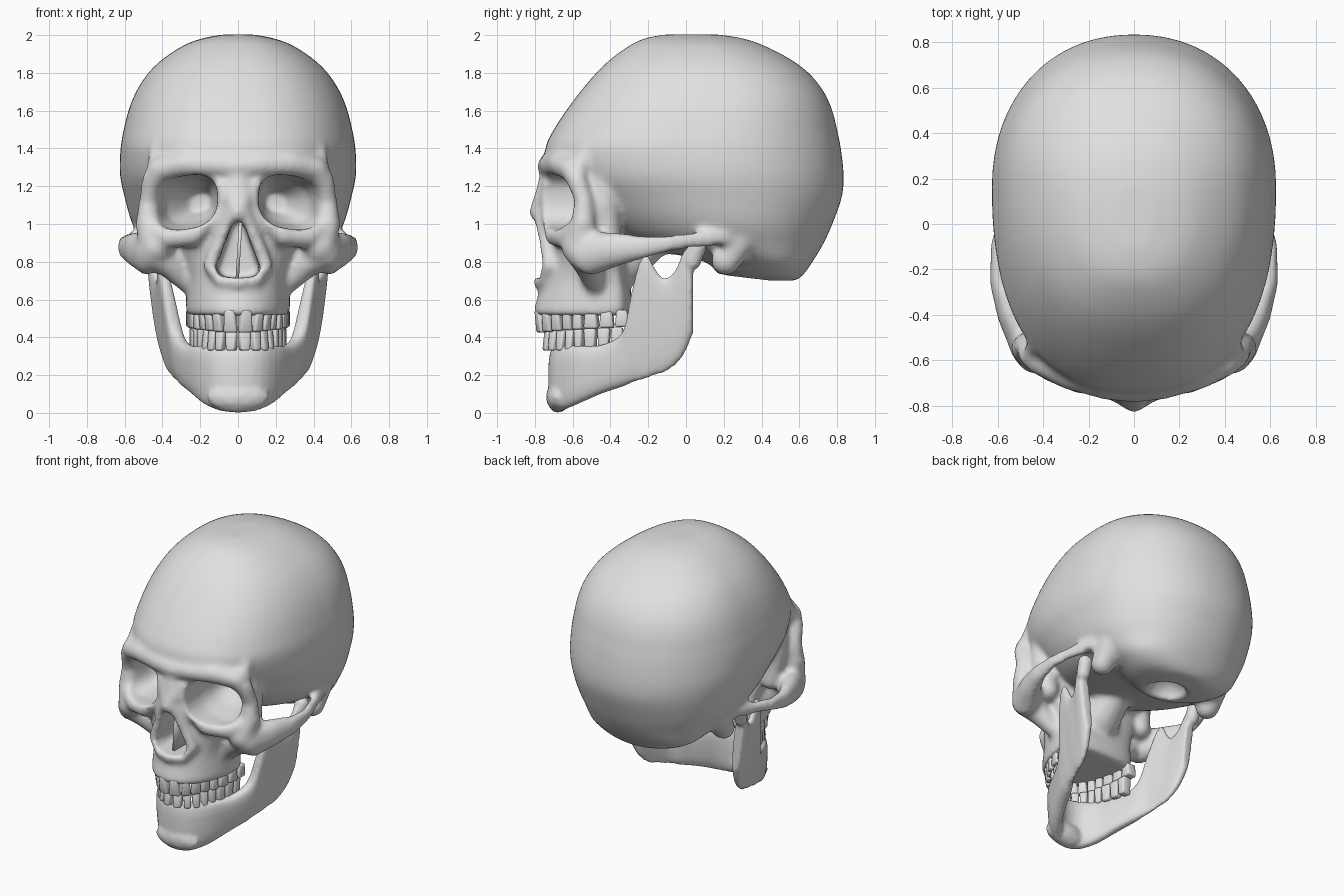
import bpy
import bmesh
import math
from mathutils import Matrix, Vector

cube = bpy.data.objects.get("Cube")
if cube:
    bpy.data.objects.remove(cube, do_unlink=True)

bone = bpy.data.materials.new("bone grey")
bone.use_nodes = True
colour = (0.75, 0.75, 0.75, 1)
bone.diffuse_color = colour
bone.node_tree.nodes["Principled BSDF"].inputs["Base Color"].default_value = colour


# ---- helpers ----
def power(v, n):
    return math.copysign(abs(v) ** (2 / n), v)


def spline(rows, steps=3):
    """Fill in smooth in-between rows of section values."""
    out = []
    for k in range(len(rows) - 1):
        p, q, r, s = (rows[min(max(k + d, 0), len(rows) - 1)] for d in (-1, 0, 1, 2))
        for t in (i / steps for i in range(steps)):
            out.append([b + t / 2 * (c - a + t * (2 * a - 5 * b + 4 * c - d
                                                  + t * (3 * (b - c) + d - a)))
                        for a, b, c, d in zip(p, q, r, s)])
    return out + [rows[-1]]


def loft(bm, rings):
    """Skin closed rings of equal length and cap both ends."""
    rows = [[bm.verts.new(p) for p in ring] for ring in rings]
    count = len(rows[0])
    for a, b in zip(rows, rows[1:]):
        for i in range(count):
            j = (i + 1) % count
            bm.faces.new((a[i], a[j], b[j], b[i]))
    bm.faces.new(rows[0])
    bm.faces.new(rows[-1])


def level_ring(z, front, back, width, widest, n_front, n_back, count=64):
    """Horizontal egg-shaped section, widest at y = widest."""
    ring = []
    for i in range(count):
        a = math.tau * i / count
        c, s = math.cos(a), math.sin(a)
        n = n_front if s < 0 else n_back
        reach = widest - front if s < 0 else back - widest
        ring.append(Vector((width * power(c, n), widest + reach * power(s, n), z)))
    return ring


def blob(bm, centre, radii):
    matrix = Matrix.Translation(centre) @ Matrix.Diagonal((*radii, 1))
    bmesh.ops.create_icosphere(bm, subdivisions=2, radius=1, matrix=matrix)


def strand(bm, points, flat=1.0):
    """Mirrored tapering rod through (x, y, z, radius) points."""
    for a, b in zip(points, points[1:]):
        a, b = Vector(a), Vector(b)
        steps = max(2, int((b.xyz - a.xyz).length / (0.35 * min(a.w, b.w))))
        for i in range(steps + 1):
            p = a.lerp(b, i / steps)
            for side in (1, -1):
                blob(bm, (side * p.x, p.y, p.z), (p.w * flat, p.w, p.w))


def make(name, bm):
    bmesh.ops.recalc_face_normals(bm, faces=bm.faces)
    mesh = bpy.data.meshes.new(name)
    bm.to_mesh(mesh)
    bm.free()
    obj = bpy.data.objects.new(name, mesh)
    bpy.context.collection.objects.link(obj)
    mesh.materials.append(bone)
    mesh.shade_smooth()
    return obj


def remesh(obj, size):
    mod = obj.modifiers.new("fuse", 'REMESH')
    mod.mode = 'VOXEL'
    mod.voxel_size = size


def bake(obj, smoothing):
    """Soften the fused surface and apply all modifiers."""
    mod = obj.modifiers.new("soften", 'SMOOTH')
    mod.factor = 0.5
    mod.iterations = smoothing
    graph = bpy.context.evaluated_depsgraph_get()
    mesh = bpy.data.meshes.new_from_object(obj.evaluated_get(graph))
    obj.modifiers.clear()
    obj.data = mesh
    mesh.materials.clear()
    mesh.materials.append(bone)
    mesh.shade_smooth()


# ---- cranium: braincase sections (z, front, back, half width) ----
skull = bmesh.new()
braincase = [
    (.70, .40, .58, .14), (.73, .18, .62, .30), (.80, .10, .67, .41),
    (.90, -.30, .73, .50), (1.0, -.50, .775, .56), (1.14, -.64, .825, .60),
    (1.26, -.73, .835, .625), (1.4, -.745, .82, .622), (1.5, -.70, .80, .605),
    (1.6, -.635, .775, .58), (1.7, -.56, .73, .54), (1.8, -.475, .65, .475),
    (1.88, -.39, .54, .39), (1.95, -.29, .40, .28), (1.985, -.21, .29, .18),
    (2.003, -.11, .17, .08)]
loft(skull, [level_ring(z, f, b, w, f + .57 * (b - f),
                        min(2.4, 1.9 + max(0, z - 1) * 1.25), 2.15)
             for z, f, b, w in spline(braincase)])

# ---- face and upper jaw sections (z, front, back, half width, widest y) ----
face = [
    (.515, -.795, -.31, .262, -.40), (.54, -.805, -.29, .275, -.38),
    (.62, -.785, -.29, .275, -.38), (.72, -.765, -.31, .28, -.38),
    (.82, -.735, -.32, .32, -.40), (.92, -.73, -.34, .38, -.43),
    (1.0, -.73, -.30, .42, -.45), (1.12, -.72, -.20, .43, -.45),
    (1.25, -.74, -.20, .44, -.43), (1.36, -.69, -.20, .40, -.38)]
loft(skull, [level_ring(z, f, b, w, m, 2.1, 2.4) for z, f, b, w, m in spline(face)])

# Brow ridge, temple line, temple wall, outer eye rim
strand(skull, [(0, -.72, 1.305, .07), (.12, -.71, 1.315, .068), (.28, -.665, 1.32, .07),
               (.41, -.60, 1.29, .07), (.465, -.565, 1.2, .052)])
strand(skull, [(.43, -.56, 1.3, .055), (.425, -.51, 1.42, .04), (.41, -.42, 1.56, .025)])
strand(skull, [(.40, -.44, 1.28, .08), (.405, -.43, 1.1, .08), (.385, -.41, .9, .075)])
strand(skull, [(.455, -.58, 1.24, .055), (.475, -.54, 1.12, .052), (.475, -.545, 1.0, .07),
               (.43, -.57, .88, .095)])
# Lower and inner eye rim
strand(skull, [(.47, -.56, .98, .06), (.36, -.635, .93, .065), (.24, -.69, .94, .06),
               (.13, -.72, 1.05, .05), (.085, -.72, 1.2, .05)])
# Cheek buttress and cheek arch
strand(skull, [(.45, -.54, .85, .10), (.36, -.52, .79, .08), (.26, -.48, .68, .055)])
strand(skull, [(.485, -.50, .845, .12), (.55, -.38, .865, .095), (.597, -.25, .875, .068),
               (.605, -.1, .895, .048), (.57, .03, .915, .044), (.52, .19, .93, .055)], .6)
# Nose bridge and rim of the nose opening
strand(skull, [(0, -.71, 1.24, .07), (.02, -.74, 1.13, .068), (0, -.78, 1.06, .054)])
strand(skull, [(.04, -.775, 1.05, .036), (.10, -.74, .9, .038), (.15, -.725, .78, .038),
               (.08, -.745, .70, .045), (0, -.775, .695, .04)])
# Bone behind each ear, skull base
strand(skull, [(.43, .28, .92, .10), (.44, .21, .805, .08)])
strand(skull, [(0, -.34, .80, .14), (0, -.15, .94, .10), (0, .1, .92, .10)])
cranium = make("cranium", skull)

# ---- cutters: eye sockets, nose opening, base opening, ear openings ----
cut = bmesh.new()
for side in (1, -1):
    rings = []
    for y, cx, scale in ((-.95, .275, 1), (-.6, .272, 1), (-.45, .25, .8), (-.3, .20, .35)):
        ring = []
        for i in range(28):
            a = math.tau * i / 28
            dx = .165 * scale * power(math.cos(a), 2.6)
            dz = .142 * scale * power(math.sin(a), 2.6)
            ring.append(Vector((side * (cx + dx), y, 1.115 + dz - .14 * dx)))
        rings.append(ring)
    loft(cut, rings)
    blob(cut, (side * .54, .17, .865), (.07, .035, .035))
pear = [(.04, .99), (.09, .87), (.135, .77), (.11, .725), (.03, .715)]
outline = [(0, 1.02)] + pear + [(-x, z) for x, z in reversed(pear)]
loft(cut, [[Vector((x * s, y, z)) for x, z in outline] for y, s in ((-1, 1), (-.5, .8))])
blob(cut, (0, .32, .70), (.14, .13, .13))
cutter = make("opening_cutter", cut)
cutter.hide_render = True

remesh(cranium, .016)
hollow = cranium.modifiers.new("openings", 'BOOLEAN')
hollow.operation = 'DIFFERENCE'
hollow.solver = 'EXACT'
hollow.object = cutter
remesh(cranium, .0145)
bake(cranium, 9)
bpy.data.objects.remove(cutter, do_unlink=True)

# ---- nasal septum ----
bm = bmesh.new()
bmesh.ops.create_cube(bm, size=1, matrix=Matrix.Translation((.005, -.6, .86))
                      @ Matrix.Rotation(.06, 4, 'Y') @ Matrix.Diagonal((.018, .24, .34, 1)))
make("nasal_septum", bm)

# ---- lower jaw: stations (x, y, bottom, top, thickness) from chin to hinge ----
half = [
    (.10, -.66, .01, .36, .095), (.18, -.575, .045, .36, .095),
    (.24, -.45, .10, .36, .095), (.29, -.33, .14, .43, .09), (.31, -.285, .16, .64, .08),
    (.325, -.245, .17, .80, .07), (.335, -.205, .18, .84, .065), (.345, -.165, .20, .77, .065),
    (.355, -.12, .21, .715, .065), (.365, -.06, .25, .75, .07), (.375, -.01, .31, .86, .075),
    (.38, .037, .42, .89, .07)]
stations = [(-s[0], *s[1:]) for s in reversed(half)] + [(0, -.685, 0, .355, .09)] + half
stations = spline(stations)
jaw = bmesh.new()
rings = []
for k, (x, y, low, top, thick) in enumerate(stations):
    before, after = stations[max(k - 1, 0)], stations[min(k + 1, len(stations) - 1)]
    along = Vector((after[0] - before[0], after[1] - before[1])).normalized()
    ring = []
    for i in range(20):
        a = math.tau * i / 20
        off = thick / 2 * power(math.cos(a), 2.8)
        z = (low + top) / 2 + (top - low) / 2 * power(math.sin(a), 2.8)
        lean = .12 * (z - .2) * max(-1, min(1, x / .28))
        ring.append(Vector((x - along.y * off + lean, y + along.x * off, z)))
    rings.append(ring)
loft(jaw, rings)
blob(jaw, (0, -.675, .085), (.17, .068, .085))
strand(jaw, [(.455, .035, .80, .045), (.46, .06, .875, .05)])
lower_jaw = make("lower_jaw", jaw)
remesh(lower_jaw, .012)
bake(lower_jaw, 6)


# ---- teeth: rows along half an ellipse, incisors to molars ----
def tooth_row(name, centre_y, a, b, gum, tip, back_lift, depth):
    bm = bmesh.new()
    samples = [Vector((a * math.sin(t), centre_y - b * math.cos(t), 0))
               for t in (math.pi / 2 * i / 400 for i in range(401))]
    lengths = [0]
    for p, q in zip(samples, samples[1:]):
        lengths.append(lengths[-1] + (q - p).length)
    shares, start = (1.1, .9, .9, .85, .85, 1.15, 1.15, 1.1), 0
    for k, share in enumerate(shares):
        width = lengths[-1] * share / sum(shares)
        i = min(range(400), key=lambda n: abs(lengths[n] - start - width / 2))
        start += width
        p, along = samples[i], samples[i + 1] - samples[i]
        for side in (1, -1):
            part = bmesh.new()
            bmesh.ops.create_cube(part, size=1)
            for v in part.verts:
                at_gum = v.co.z > 0
                v.co.x *= width * (.72 if at_gum else .94)
                v.co.y *= depth * (1 if at_gum or k > 3 else .6)
                v.co.z = gum if at_gum else tip + back_lift * k / 7
            bmesh.ops.recalc_face_normals(part, faces=part.faces)
            bmesh.ops.bevel(part, geom=part.edges[:], offset=.011, segments=2,
                            profile=.5, affect='EDGES')
            turn = side * math.atan2(along.y, along.x)
            part.transform(Matrix.Translation((side * p.x, p.y, 0))
                           @ Matrix.Rotation(turn, 4, 'Z'))
            piece = bpy.data.meshes.new("piece")
            part.to_mesh(piece)
            part.free()
            bm.from_mesh(piece)
            bpy.data.meshes.remove(piece)
    make(name, bm)


tooth_row("upper_teeth", -.30, .24, .47, .545, .425, .03, .07)
tooth_row("lower_teeth", -.33, .225, .40, .33, .432, .02, .065)
